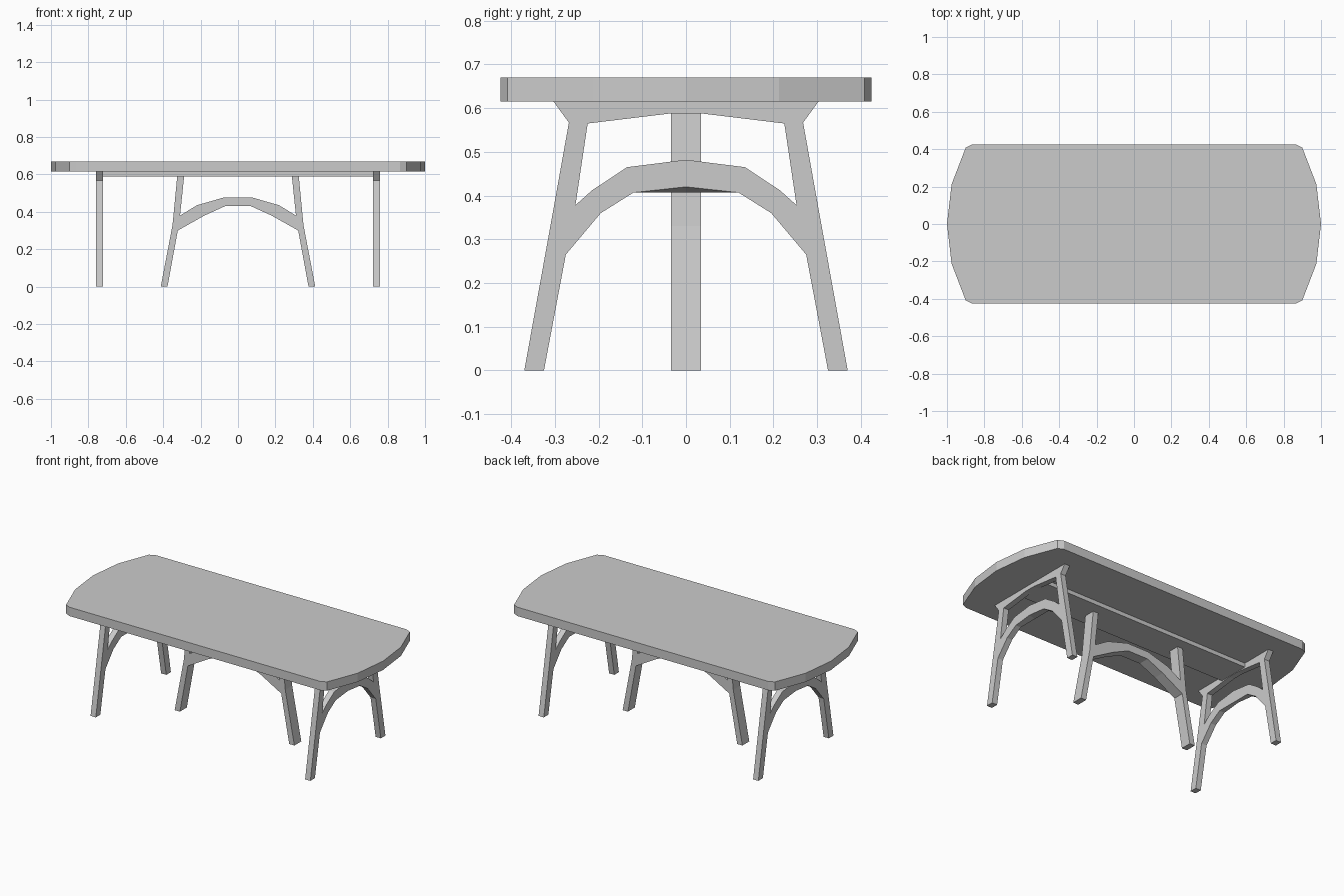
import bpy, bmesh

if "Cube" in bpy.data.objects:
    bpy.data.objects.remove(bpy.data.objects["Cube"])


def prism(name, pts, to3d, lo, hi, mirror, seam=True):
    """Extrude a half profile between two planes; mirror it over the given axes."""
    bm = bmesh.new()
    a = [bm.verts.new(to3d(u, v, lo)) for u, v in pts]
    b = [bm.verts.new(to3d(u, v, hi)) for u, v in pts]
    bm.faces.new(a)
    bm.faces.new(b[::-1])
    n = len(pts)
    for i in range(n):
        j = (i + 1) % n
        if seam and pts[i][0] == 0 and pts[j][0] == 0:
            continue  # open at the mirror seam
        bm.faces.new((a[j], a[i], b[i], b[j]))
    bmesh.ops.recalc_face_normals(bm, faces=bm.faces)
    # an open half shell can be recalculated inside out: test it on the far side face
    far = max(bm.faces, key=lambda f: (f.calc_center_median() - a[0].co).dot(b[0].co - a[0].co))
    if far.normal.dot(b[0].co - a[0].co) < 0:
        bmesh.ops.reverse_faces(bm, faces=bm.faces)
    me = bpy.data.meshes.new(name)
    bm.to_mesh(me)
    bm.free()
    ob = bpy.data.objects.new(name, me)
    bpy.context.collection.objects.link(ob)
    if any(mirror):
        m = ob.modifiers.new("mirror", 'MIRROR')
        m.use_axis = mirror
        m.merge_threshold = 0.0005
    return ob


# Table top with faceted bowed ends
q = [(0, .425), (.865, .425), (.9, .408), (.975, .213), (1, 0)]
half = q + [(x, -y) for x, y in q[-2::-1]]
prism("table_top", half, lambda u, v, w: (u, v, w), .615, .67, (True, False, False))

# Arched end frames, one at each end
end = [(0, .615), (.303, .615), (.268, .567), (.305, .36), (.37, 0), (.325, 0),
       (.275, .265), (.195, .36), (.12, .407), (0, .42),
       (0, .482), (.135, .465), (.215, .412), (.253, .378),
       (.225, .565), (.035, .588), (0, .588)]
frames = prism("end_frames", end, lambda u, v, w: (w, u, v), .722, .758, (True, True, False))
# inner edge of the arch underside runs flat
for v in frames.data.vertices:
    if abs(v.co.z - .42) < 1e-4 and v.co.x < .74:
        v.co.z = .407

# Central arched frame running lengthwise
mid = [(0, .477), (.075, .477), (.22, .435), (.31, .38), (.288, .59), (.325, .59),
       (.35, .33), (.413, 0), (.377, 0), (.322, .3), (.18, .38), (.07, .43), (0, .43)]
prism("middle_frame", mid, lambda u, v, w: (u, w, v), -.034, .034, (True, False, False))

# Flat rail under the top joining the frames
rail = [(-.725, -.1), (.725, -.1), (.725, .1), (-.725, .1)]
prism("under_rail", rail, lambda u, v, w: (u, v, w), .59, .616, (False, False, False), False)
